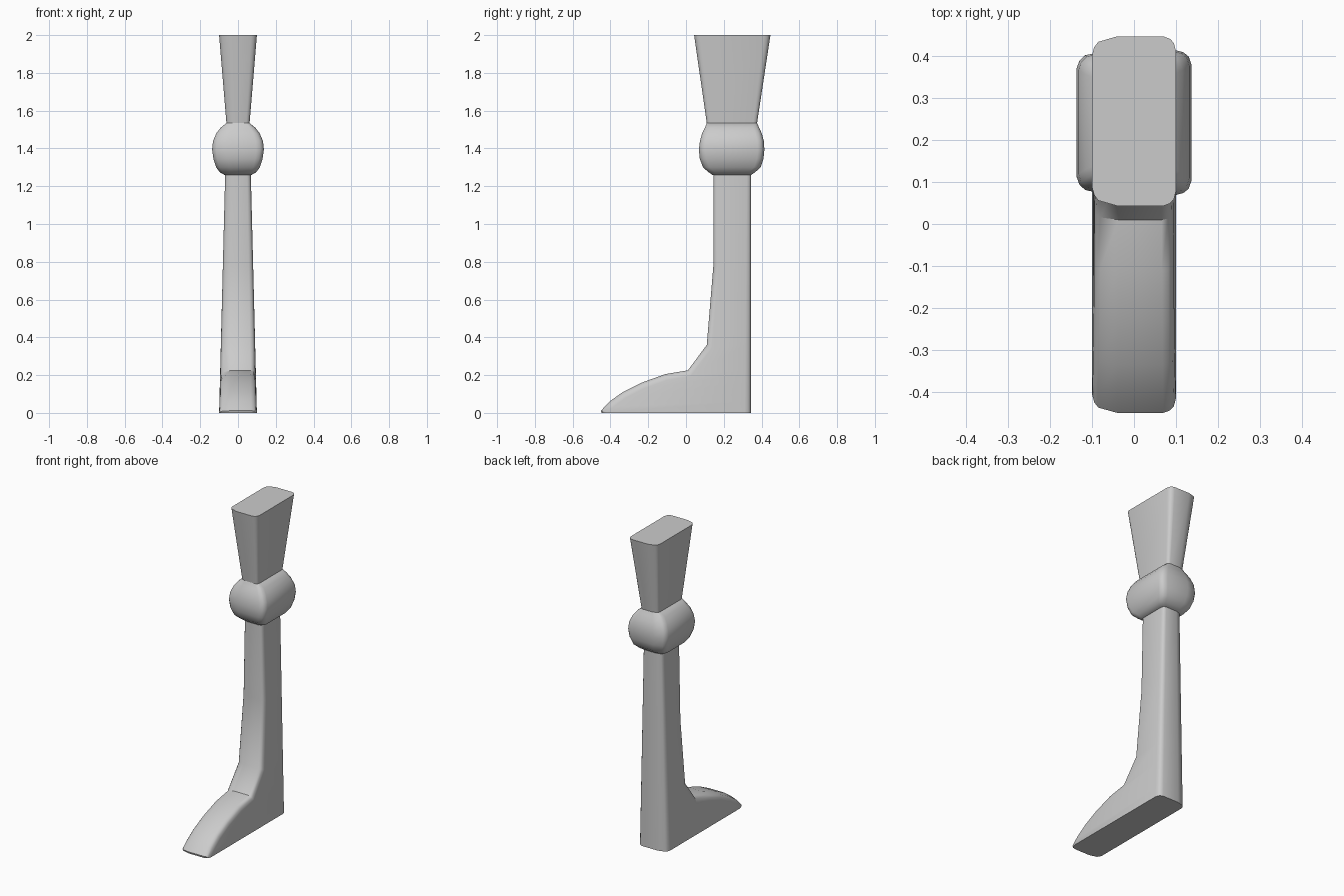
import bpy, bmesh, math

if "Cube" in bpy.data.objects:
    bpy.data.objects.remove(bpy.data.objects["Cube"])

# Corner pattern across the width: (fraction of half width, inset from the front/back face)
CORNER = [(-1, .045), (-.95, .026), (-.85, .013), (-.4, 0), (.7, 0), (.86, .006), (.95, .016), (1, .035)]


def loft(name, stations):
    """Skin a stack of rounded rectangles: (z, half width, front y, back y, tilt of front normal)."""
    bm = bmesh.new()
    rings = []
    for z, hx, yf, yb, tilt in stations:
        s = min(1, hx / .1)
        a = math.radians(tilt)
        ring = [bm.verts.new((f * hx, yf + d * s * math.cos(a), max(0, z - d * s * math.sin(a))))
                for f, d in CORNER]
        ring += [bm.verts.new((f * hx, yb - d * s, z)) for f, d in reversed(CORNER)]
        rings.append(ring)
    n = len(rings[0])
    for lo, hi in zip(rings, rings[1:]):
        for i in range(n):
            j = (i + 1) % n
            bm.faces.new((lo[i], lo[j], hi[j], hi[i]))
    bm.faces.new(rings[0][::-1])
    bm.faces.new(rings[-1])
    bmesh.ops.recalc_face_normals(bm, faces=bm.faces)
    mesh = bpy.data.meshes.new(name)
    bm.to_mesh(mesh)
    bm.free()
    ob = bpy.data.objects.new(name, mesh)
    bpy.context.collection.objects.link(ob)
    bpy.ops.object.select_all(action='DESELECT')
    bpy.context.view_layer.objects.active = ob
    ob.select_set(True)
    bpy.ops.object.shade_smooth_by_angle(angle=math.radians(40))


# Foot and shin: front outline (z, y, normal tilt) with a straight back
front = [(0, -.446, 0), (.012, -.45, 15), (.06, -.405, 50), (.11, -.335, 58), (.16, -.235, 67),
         (.205, -.11, 76), (.225, .01, 62), (.36, .11, 28), (.78, .145, 2), (1.28, .145, 0)]
loft("foot_and_shin", [(z, .10 - .032 * z / 1.26, y, .345, t) for z, y, t in front])

# Knee: swollen joint
knee = [(1.26, .072, .14, .345), (1.275, .098, .118, .367), (1.30, .115, .09, .395), (1.345, .13, .073, .41),
        (1.395, .137, .068, .415), (1.44, .132, .074, .412), (1.48, .115, .085, .401),
        (1.51, .092, .1, .387), (1.535, .06, .11, .376)]
loft("knee", [k + (0,) for k in knee])

# Thigh: flares upward to a flat top
loft("thigh", [(1.52, .06, .112, .374, 0), (2.0, .10, .043, .447, 0)])
